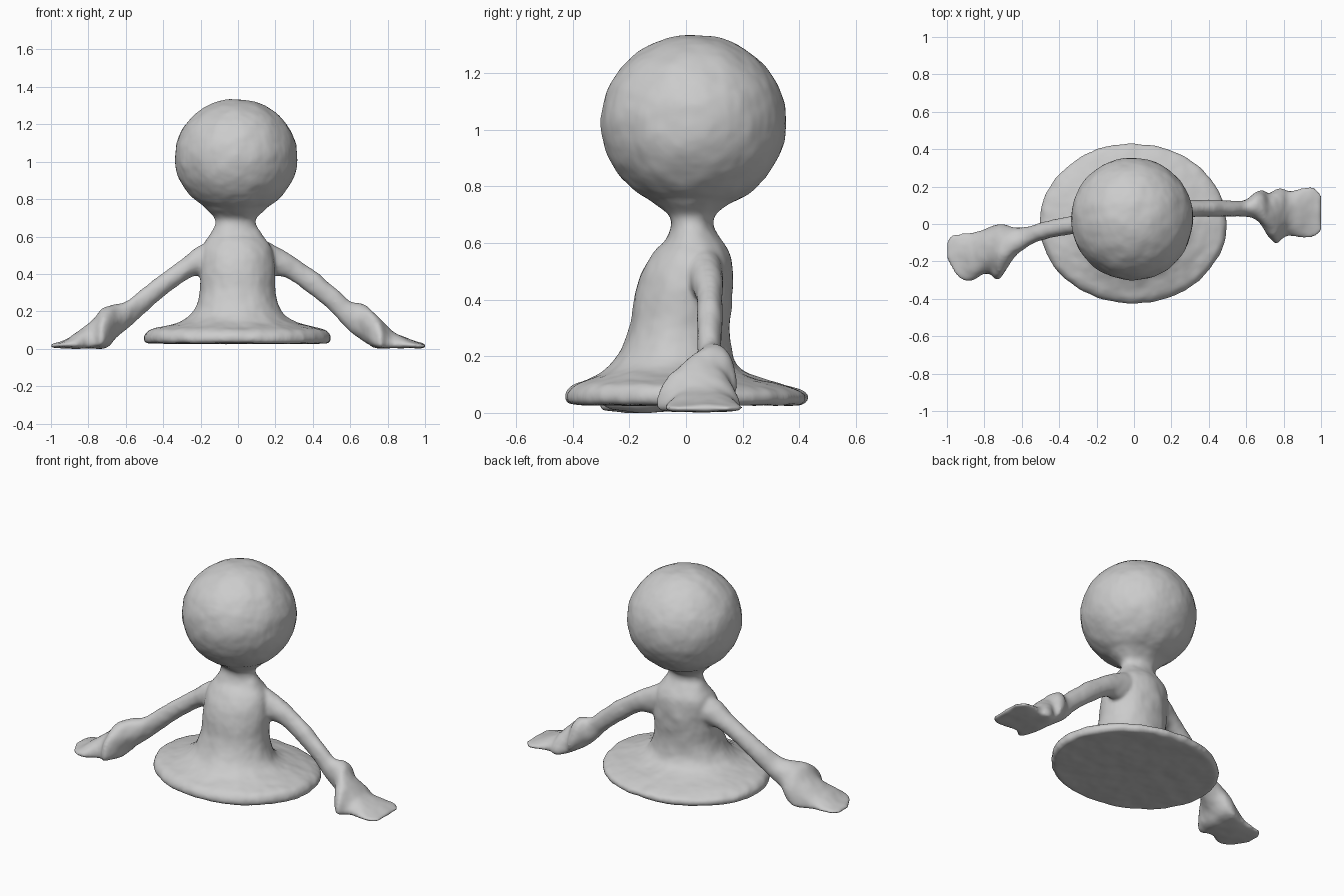
import bpy, bmesh
from math import sin, cos, pi
from mathutils import Matrix

bm = bmesh.new()
N = 32


def catmull(rows, steps=4):
    """Smoothly interpolate a list of section rows."""
    out = []
    for i in range(len(rows) - 1):
        p = [rows[max(0, min(len(rows) - 1, i + k))] for k in (-1, 0, 1, 2)]
        for s in range(steps):
            t = s / steps
            out.append([b + 0.5 * t * (c - a + t * (2*a - 5*b + 4*c - d + t * (3*(b - c) + d - a)))
                        for a, b, c, d in zip(*p)])
    return out + [rows[-1]]


def loft(rows, point):
    """Closed skin through rings; point(row, angle) gives each vertex."""
    rings = [[bm.verts.new(point(r, 2 * pi * i / N)) for i in range(N)] for r in catmull(rows)]
    for a, b in zip(rings, rings[1:]):
        for i in range(N):
            j = (i + 1) % N
            bm.faces.new((a[i], a[j], b[j], b[i]))
    bm.faces.new(rings[0])
    bm.faces.new(rings[-1])


def torso_point(r, a):
    z, x0, x1, y0, y1 = r
    return ((x0 + x1) / 2 + (x1 - x0) / 2 * cos(a), (y0 + y1) / 2 + (y1 - y0) / 2 * sin(a), z)


def arm_point(r, a):
    # flat-bottomed towards the hand: f is the height of the widest line
    x, y0, y1, z0, z1, f = r
    zm = z0 + (z1 - z0) * f
    s = sin(a)
    z = zm + (z1 - zm) * s if s > 0 else zm - (zm - z0) * abs(s) ** (0.3 + 1.4 * f)
    return (x, (y0 + y1) / 2 + (y1 - y0) / 2 * cos(a), z)


# Head
bmesh.ops.create_uvsphere(bm, u_segments=48, v_segments=32, radius=1,
                          matrix=Matrix.Translation((-0.01, 0.027, 1.025)) @ Matrix.Diagonal((0.328, 0.328, 0.31, 1)))

# Skirt, torso and neck: z, x range, y range
loft([(0.028, -0.49, 0.48, -0.405, 0.41), (0.04, -0.505, 0.495, -0.425, 0.43),
      (0.07, -0.505, 0.495, -0.425, 0.425), (0.1, -0.475, 0.465, -0.395, 0.35),
      (0.12, -0.4, 0.39, -0.345, 0.27), (0.15, -0.3, 0.29, -0.29, 0.2),
      (0.2, -0.24, 0.235, -0.245, 0.165), (0.3, -0.205, 0.2, -0.2, 0.155),
      (0.4, -0.205, 0.2, -0.185, 0.165), (0.5, -0.2, 0.19, -0.155, 0.165),
      (0.56, -0.185, 0.17, -0.12, 0.155), (0.61, -0.155, 0.13, -0.075, 0.125),
      (0.66, -0.125, 0.1, -0.055, 0.098), (0.7, -0.125, 0.1, -0.065, 0.105),
      (0.74, -0.165, 0.14, -0.115, 0.155), (0.78, -0.2, 0.18, -0.17, 0.22)], torso_point)

# Arm and hand on the right: x, y range, z range, widest line
loft([(0.08, -0.03, 0.13, 0.42, 0.6, .5), (0.16, 0, 0.13, 0.39, 0.575, .5),
      (0.24, 0.02, 0.13, 0.385, 0.53, .5), (0.32, 0.035, 0.13, 0.34, 0.475, .5),
      (0.42, 0.04, 0.13, 0.265, 0.41, .5), (0.52, 0.04, 0.125, 0.175, 0.325, .5),
      (0.6, 0.04, 0.13, 0.09, 0.255, .5), (0.65, 0.025, 0.17, 0.055, 0.245, .45),
      (0.69, -0.02, 0.18, 0.03, 0.23, .3), (0.72, -0.065, 0.165, 0.01, 0.2, .2),
      (0.76, -0.105, 0.185, 0.002, 0.165, .15), (0.79, -0.08, 0.19, 0.002, 0.13, .15),
      (0.83, -0.06, 0.175, 0.002, 0.09, .2), (0.9, -0.075, 0.195, 0.002, 0.06, .3),
      (0.96, -0.07, 0.2, 0.002, 0.036, .4), (1.0, -0.045, 0.165, 0.003, 0.028, .5)], arm_point)

# Arm and hand on the left, swung forward
loft([(-0.08, -0.05, 0.12, 0.42, 0.6, .5), (-0.16, -0.055, 0.095, 0.39, 0.575, .5),
      (-0.24, -0.055, 0.07, 0.385, 0.53, .5), (-0.32, -0.055, 0.045, 0.34, 0.465, .5),
      (-0.42, -0.07, 0.025, 0.26, 0.395, .5), (-0.52, -0.095, 0.0, 0.17, 0.315, .5),
      (-0.6, -0.145, -0.02, 0.1, 0.255, .5), (-0.65, -0.19, -0.015, 0.06, 0.24, .45),
      (-0.69, -0.26, -0.005, 0.015, 0.23, .3), (-0.73, -0.3, 0.0, 0.002, 0.21, .2),
      (-0.77, -0.27, -0.015, 0.002, 0.165, .15), (-0.81, -0.27, -0.03, 0.002, 0.13, .15),
      (-0.87, -0.305, -0.045, 0.002, 0.08, .25), (-0.93, -0.295, -0.05, 0.002, 0.045, .4),
      (-0.97, -0.245, -0.055, 0.002, 0.034, .5), (-1.0, -0.19, -0.09, 0.003, 0.028, .5)], arm_point)

bmesh.ops.recalc_face_normals(bm, faces=bm.faces)
mesh = bpy.data.meshes.new("clay_figure")
bm.to_mesh(mesh)
bm.free()
figure = bpy.data.objects.new("clay_figure", mesh)
bpy.context.collection.objects.link(figure)

# Fuse everything into one soft, slightly lumpy clay surface
fuse = figure.modifiers.new("fuse", 'REMESH')
fuse.mode = 'VOXEL'
fuse.voxel_size = 0.01
fuse.use_smooth_shade = True
lumps = bpy.data.textures.new("lumps", 'CLOUDS')
lumps.noise_scale = 0.09
lumpy = figure.modifiers.new("lumpy", 'DISPLACE')
lumpy.texture = lumps
lumpy.strength = 0.012
lumpy.mid_level = 0.5
soft = figure.modifiers.new("soft", 'SMOOTH')
soft.factor = 0.5
soft.iterations = 8
